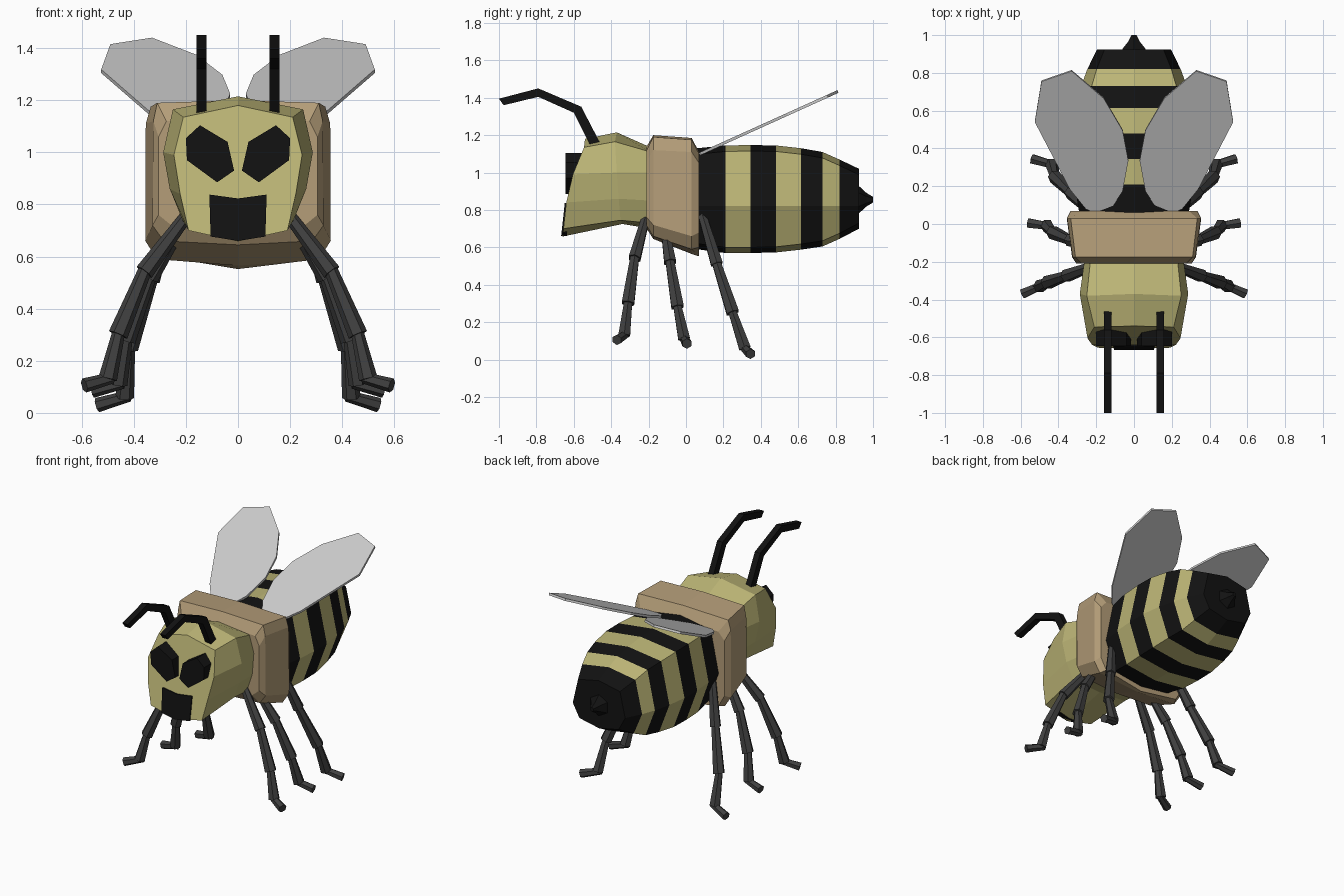
import bpy, bmesh
from mathutils import Vector

if "Cube" in bpy.data.objects:
    bpy.data.objects.remove(bpy.data.objects["Cube"])


def material(name, r, g, b):
    m = bpy.data.materials.new(name)
    m.diffuse_color = (r, g, b, 1)
    m.use_nodes = True
    m.node_tree.nodes["Principled BSDF"].inputs["Base Color"].default_value = m.diffuse_color
    return m


YELLOW = material("olive_yellow", .50, .46, .18)
BLACK = material("black", .006, .006, .006)
BROWN = material("brown", .46, .34, .19)
DARK = material("dark_grey", .05, .05, .05)


def finish(name, bm, mats):
    bmesh.ops.recalc_face_normals(bm, faces=bm.faces)
    me = bpy.data.meshes.new(name)
    bm.to_mesh(me)
    bm.free()
    ob = bpy.data.objects.new(name, me)
    for m in mats:
        me.materials.append(m)
    bpy.context.collection.objects.link(ob)
    return ob


def loft(name, halves, mats, bands=None):
    """Skin half rings of (x, y, z), top centre to bottom centre, mirrored in x."""
    bm = bmesh.new()
    rings = []
    for h in halves:
        full = h + [(-x, y, z) for x, y, z in h[-2:0:-1]]
        rings.append([bm.verts.new(p) for p in full])
    n = len(rings[0])
    for k, (a, b) in enumerate(zip(rings, rings[1:])):
        for i in range(n):
            j = (i + 1) % n
            f = bm.faces.new((a[i], a[j], b[j], b[i]))
            f.material_index = bands[k] if bands else 0
    bm.faces.new(rings[0])
    end = bm.faces.new(rings[-1])
    end.material_index = bands[-1] if bands else 0
    return finish(name, bm, mats)


def prism(name, pts, offset, mats):
    """Flat outline pushed along an offset."""
    bm = bmesh.new()
    a = [bm.verts.new(p) for p in pts]
    b = [bm.verts.new(Vector(p) + Vector(offset)) for p in pts]
    bm.faces.new(a)
    bm.faces.new(b[::-1])
    for i in range(len(a)):
        j = (i + 1) % len(a)
        bm.faces.new((a[i], b[i], b[j], a[j]))
    return finish(name, bm, mats)


def leg(name, path, mats):
    """Chain of six-sided segments, each flaring towards its lower end."""
    bm = bmesh.new()
    for k, (p, q) in enumerate(zip(path, path[1:])):
        p, q = Vector(p), Vector(q)
        d = (q - p).normalized()
        r0, r1 = [(.024, .036), (.026, .038), (.024, .036), (.022, .028)][k]
        p = p - d * .02
        u = d.cross(Vector((0, 1, 0))).normalized()
        w = d.cross(u)
        rings = []
        for c, r in ((p, r0), (q, r1)):
            ring = []
            for sx, sy in ((1, 0), (.5, .87), (-.5, .87), (-1, 0), (-.5, -.87), (.5, -.87)):
                ring.append(bm.verts.new(c + (u * sx + w * sy) * r))
            rings.append(ring)
        a, b = rings
        bm.faces.new(a)
        bm.faces.new(b)
        for i in range(6):
            j = (i + 1) % 6
            bm.faces.new((a[i], a[j], b[j], b[i]))
    return finish(name, bm, mats)


# Head: sloping face ring, widest ring, neck ring
loft("head", [
    [(0, -.54, 1.18), (.21, -.545, 1.135), (.246, -.605, .99), (.222, -.64, .84), (.19, -.655, .70), (0, -.66, .658)],
    [(0, -.37, 1.215), (.25, -.38, 1.165), (.287, -.37, 1.0), (.262, -.36, .86), (.215, -.35, .745), (0, -.34, .725)],
    [(0, -.19, 1.135), (.23, -.19, 1.11), (.262, -.19, 1.0), (.25, -.19, .85), (.21, -.19, .73), (0, -.19, .70)],
], [YELLOW])


# Thorax: bevelled block between head and abdomen
def at_y(y, pts):
    return [(x, y, z) for x, z in pts]


loft("thorax", [
    at_y(-.21, [(0, 1.14), (.275, 1.12), (.305, 1.06), (.305, .76), (.25, .715), (0, .70)]),
    at_y(-.175, [(0, 1.20), (.31, 1.19), (.325, 1.12), (.328, .72), (.285, .66), (0, .645)]),
    at_y(.03, [(0, 1.185), (.335, 1.175), (.354, 1.11), (.356, .66), (.31, .59), (0, .565)]),
    at_y(.07, [(0, 1.11), (.29, 1.10), (.335, 1.05), (.335, .68), (.29, .60), (0, .552)]),
], [BROWN])

# Abdomen: striped bands of (y, top, bottom, half width)
stations = [(.06, 1.13, .59, .29), (.21, 1.145, .57, .315), (.345, 1.147, .57, .325),
            (.48, 1.145, .573, .325), (.615, 1.13, .588, .307), (.73, 1.11, .605, .28),
            (.82, 1.07, .645, .247), (.925, 1.02, .70, .195)]
loft("abdomen", [
    at_y(y, [(0, t), (.8 * w, t - .032), (w, .82), (.75 * w, b + .03), (0, b)])
    for y, t, b, w in stations
], [YELLOW, BLACK], [1, 0, 1, 0, 1, 0, 1])

# Stinger at the rear tip
loft("stinger", [
    at_y(y, [(0, .855 + r), (.87 * r, .855 + r / 2), (.87 * r, .855 - r / 2), (0, .855 - r)])
    for y, r in ((.90, .085), (.93, .068), (.965, .036), (1.0, .015))
], [BLACK])

# Mouth plate
prism("mouth", [(x, -.668 + (z - .657) * .11, z) for x, z in
                [(-.11, .838), (0, .823), (.11, .838), (.105, .677), (0, .66), (-.105, .677)]],
      (0, .03, 0), [BLACK])

EYE = [(.146, 1.104), (.20, 1.054), (.196, .97), (.08, .885), (.015, .93), (.04, 1.04)]
ANTENNA = [(-.455, 1.15), (-.56, 1.352), (-.79, 1.45), (-1.0, 1.395),
           (-.975, 1.36), (-.79, 1.405), (-.60, 1.32), (-.515, 1.15)]
WING = [(.20, .06), (.255, .085), (.34, .19), (.525, .545), (.49, .76), (.33, .815),
        (.16, .67), (.06, .50), (.03, .34), (.06, .18), (.14, .06)]
LEGS = {
    "front": [(.21, -.22, .74), (.36, -.275, .54), (.46, -.31, .30), (.50, -.33, .13), (.59, -.37, .105)],
    "middle": [(.24, -.11, .68), (.34, -.085, .52), (.43, -.045, .28), (.46, -.01, .11), (.56, .005, .085)],
    "rear": [(.26, .09, .76), (.335, .165, .51), (.42, .25, .25), (.435, .315, .06), (.54, .345, .03)],
}

# Paired parts
for side, s in (("right", 1), ("left", -1)):
    prism(side + "_eye", [(s * x, -.645, z) for x, z in EYE], (0, .10, 0), [BLACK])
    prism(side + "_antenna", [(s * .12, y, z) for y, z in ANTENNA], (s * .04, 0, 0), [BLACK])
    prism(side + "_wing", [(s * x, y, 1.085 + .452 * (y - .06)) for x, y in WING],
          (0, -.006, .014), [])
    for place, path in LEGS.items():
        leg(f"{place}_{side}_leg", [(s * x, y, z) for x, y, z in path], [DARK])
